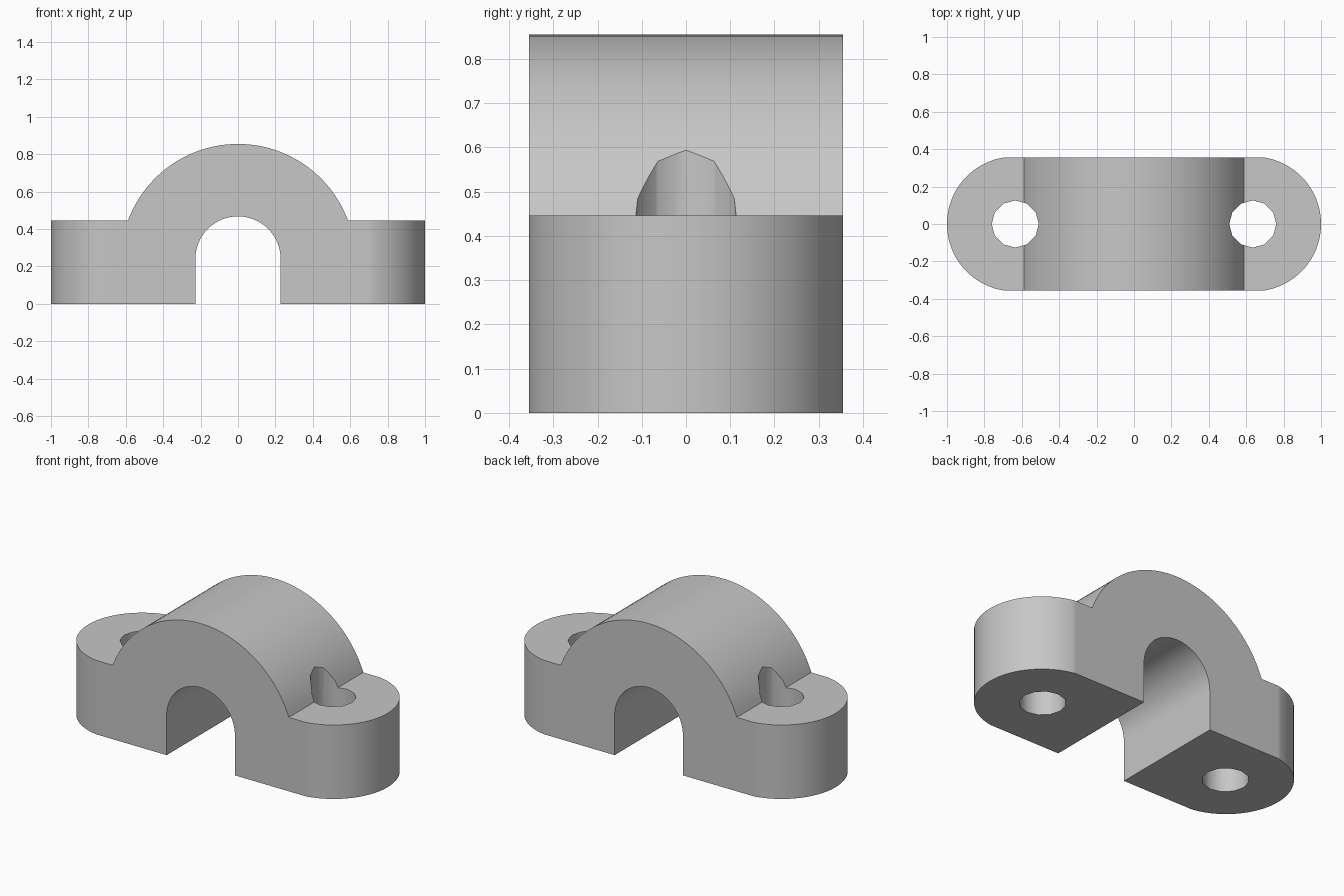
import bpy
import bmesh
from math import sin, cos, acos, asin, pi, radians
from mathutils import Vector

if "Cube" in bpy.data.objects:
    bpy.data.objects.remove(bpy.data.objects["Cube"], do_unlink=True)

HALF_DEPTH = 0.355
FOOT_TOP = 0.446
ARCH_Z, ARCH_R = 0.228, 0.627
BORE_Z, BORE_R = 0.24, 0.228
END_X, END_R = 0.64, 0.36
HOLE_X, HOLE_R = 0.635, 0.126

grey = bpy.data.materials.new("plain grey")
grey.use_nodes = True
colour = (0.57, 0.57, 0.57, 1)
grey.diffuse_color = colour
grey.node_tree.nodes["Principled BSDF"].inputs["Base Color"].default_value = colour


def arc(cx, cy, r, start, end, steps):
    angles = [start + (end - start) * i / steps for i in range(steps + 1)]
    return [(cx + r * cos(a), cy + r * sin(a)) for a in angles]


def prism(name, points, to_3d, direction):
    """Extrude a 2D outline, placed in space by to_3d, along direction."""
    bm = bmesh.new()
    face = bm.faces.new([bm.verts.new(to_3d(*p)) for p in points])
    new = bmesh.ops.extrude_face_region(bm, geom=[face])["geom"]
    verts = [g for g in new if isinstance(g, bmesh.types.BMVert)]
    bmesh.ops.translate(bm, verts=verts, vec=Vector(direction))
    bmesh.ops.recalc_face_normals(bm, faces=bm.faces)
    mesh = bpy.data.meshes.new(name)
    bm.to_mesh(mesh)
    bm.free()
    mesh.materials.append(grey)
    obj = bpy.data.objects.new(name, mesh)
    bpy.context.collection.objects.link(obj)
    return obj


def boolean(target, tool, operation):
    mod = target.modifiers.new(tool.name, "BOOLEAN")
    mod.object, mod.operation, mod.solver = tool, operation, "EXACT"
    bpy.context.view_layer.objects.active = target
    bpy.ops.object.modifier_apply(modifier=mod.name)
    bpy.data.objects.remove(tool, do_unlink=True)


# Front profile: feet, arch on top, round-topped bore below
shoulder = asin((FOOT_TOP - ARCH_Z) / ARCH_R)
profile = [(BORE_R, 0), (1.1, 0), (1.1, FOOT_TOP)]
profile += arc(0, ARCH_Z, ARCH_R, shoulder, pi - shoulder, 48)
profile += [(-1.1, FOOT_TOP), (-1.1, 0), (-BORE_R, 0)]
profile += arc(0, BORE_Z, BORE_R, pi, 0, 32)
clamp = prism("saddle_clamp", profile, lambda x, z: (x, -0.45, z), (0, 0.9, 0))

# Plan outline: straight sides with rounded ends
side = asin(HALF_DEPTH / END_R)
right_end = arc(END_X, 0, END_R, -side, side, 40)
plan = right_end + [(-x, -y) for x, y in right_end]
boolean(clamp, prism("plan_outline", plan, lambda x, y: (x, y, -0.2), (0, 0, 1.4)), "INTERSECT")

# Twelve-sided bolt holes
for sign in (-1, 1):
    ring = arc(sign * HOLE_X, 0, HOLE_R, 0, 2 * pi, 12)[:-1]
    boolean(clamp, prism("bolt_hole", ring, lambda x, y: (x, y, -0.2), (0, 0, 1.4)), "DIFFERENCE")

# Smooth curved walls, with the large flat faces kept flat
bpy.ops.object.select_all(action="DESELECT")
clamp.select_set(True)
bpy.context.view_layer.objects.active = clamp
bpy.ops.object.shade_smooth_by_angle(angle=radians(32))
weighted = clamp.modifiers.new("flat_faces", "WEIGHTED_NORMAL")
weighted.keep_sharp = True
